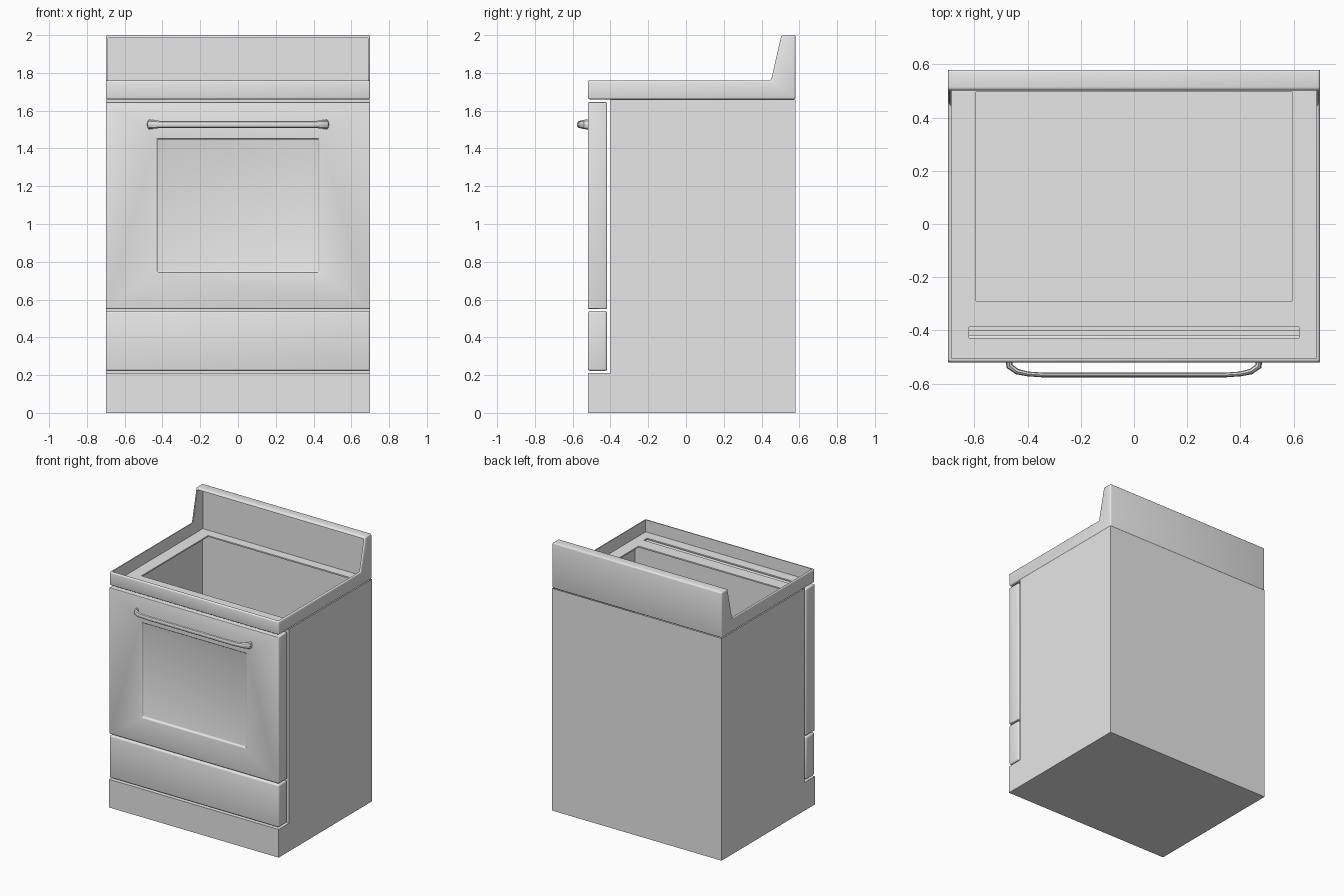
import bpy
import bmesh
from mathutils import Vector

cube = bpy.data.objects.get("Cube")
if cube:
    bpy.data.objects.remove(cube, do_unlink=True)

grey = bpy.data.materials.new("light_grey_enamel")
grey.use_nodes = True
colour = (0.8, 0.8, 0.8, 1)
grey.diffuse_color = colour
grey.node_tree.nodes["Principled BSDF"].inputs["Base Color"].default_value = colour


def activate(ob):
    bpy.ops.object.select_all(action='DESELECT')
    ob.select_set(True)
    bpy.context.view_layer.objects.active = ob


def extrude_profile(name, profile, half_width, open_side=None):
    """Extrude a (y, z) outline across x; open_side drops faces with that normal above mid height."""
    bm = bmesh.new()
    face = bm.faces.new([bm.verts.new((-half_width, y, z)) for y, z in profile])
    made = bmesh.ops.extrude_face_region(bm, geom=[face])
    moved = [v for v in made["geom"] if isinstance(v, bmesh.types.BMVert)]
    bmesh.ops.translate(bm, verts=moved, vec=(2 * half_width, 0, 0))
    bmesh.ops.recalc_face_normals(bm, faces=bm.faces)
    if open_side:
        lid = [f for f in bm.faces if f.normal.dot(Vector(open_side)) > 0.9
               and f.calc_center_median().z > 1]
        bmesh.ops.delete(bm, geom=lid, context='FACES')
    mesh = bpy.data.meshes.new(name)
    bm.to_mesh(mesh)
    bm.free()
    mesh.materials.append(grey)
    ob = bpy.data.objects.new(name, mesh)
    bpy.context.collection.objects.link(ob)
    return ob


def box(name, half_width, y0, y1, z0, z1):
    return extrude_profile(name, [(y0, z0), (y1, z0), (y1, z1), (y0, z1)], half_width)


def bevel(ob, width):
    activate(ob)
    mod = ob.modifiers.new("rounded_edges", 'BEVEL')
    mod.width = width
    mod.segments = 3
    mod.limit_method = 'ANGLE'
    bpy.ops.object.modifier_apply(modifier=mod.name)


def cut(ob, cutter):
    activate(ob)
    mod = ob.modifiers.new("opening", 'BOOLEAN')
    mod.operation = 'DIFFERENCE'
    mod.solver = 'EXACT'
    mod.object = cutter
    bpy.ops.object.modifier_apply(modifier=mod.name)
    bpy.data.objects.remove(cutter, do_unlink=True)


def smooth(ob):
    activate(ob)
    bpy.ops.object.shade_smooth_by_angle()


# Hollow body with a projecting plinth, open under the cooktop
body = extrude_profile("body", [(-0.52, 0), (0.58, 0), (0.58, 1.66), (-0.4, 1.66),
                                (-0.4, 0.21), (-0.52, 0.21)], 0.7, (0, 0, 1))

# Cooktop tray with side wings and a lipped backsplash
tray = extrude_profile("cooktop_tray", [(-0.52, 1.66), (0.58, 1.66), (0.58, 2), (0.505, 2),
                                        (0.45, 1.76), (-0.52, 1.76)], 0.7)
bevel(tray, 0.01)
cut(tray, box("tray_recess", 0.687, -0.506, 0.567, 1.67, 1.985))
cut(tray, box("burner_opening", 0.595, -0.29, 0.497, 1.5, 1.8))
cut(tray, box("vent_slot", 0.62, -0.428, -0.387, 1.5, 1.8))
smooth(tray)

# Oven door with a shallow sunken window panel
door = box("oven_door", 0.7, -0.52, -0.418, 0.55, 1.645)
cut(door, box("window_recess", 0.428, -0.6, -0.505, 0.745, 1.45))
bevel(door, 0.012)
smooth(door)

# Storage drawer
drawer = box("storage_drawer", 0.7, -0.52, -0.418, 0.222, 0.54)
bevel(drawer, 0.012)
smooth(drawer)

# Bowed door handle with a flattened section
half_path = [(0.47, -0.51, 1.5), (0.468, -0.535, 1.4), (0.44, -0.555, 1.2),
             (0.4, -0.564, 1), (0.34, -0.568, 1)]
path = half_path + [(-x, y, r) for x, y, r in reversed(half_path)]
curve = bpy.data.curves.new("door_handle", 'CURVE')
curve.dimensions = '3D'
curve.bevel_depth = 0.009
curve.bevel_resolution = 2
curve.use_fill_caps = True
spline = curve.splines.new('POLY')
spline.points.add(len(path) - 1)
for point, (x, y, r) in zip(spline.points, path):
    point.co = (x, y, 0, 1)
    point.radius = r
curve.materials.append(grey)
handle = bpy.data.objects.new("door_handle", curve)
handle.location.z = 1.527
handle.scale.z = 2
bpy.context.collection.objects.link(handle)
activate(handle)
bpy.ops.object.convert(target='MESH')
smooth(bpy.context.object)
